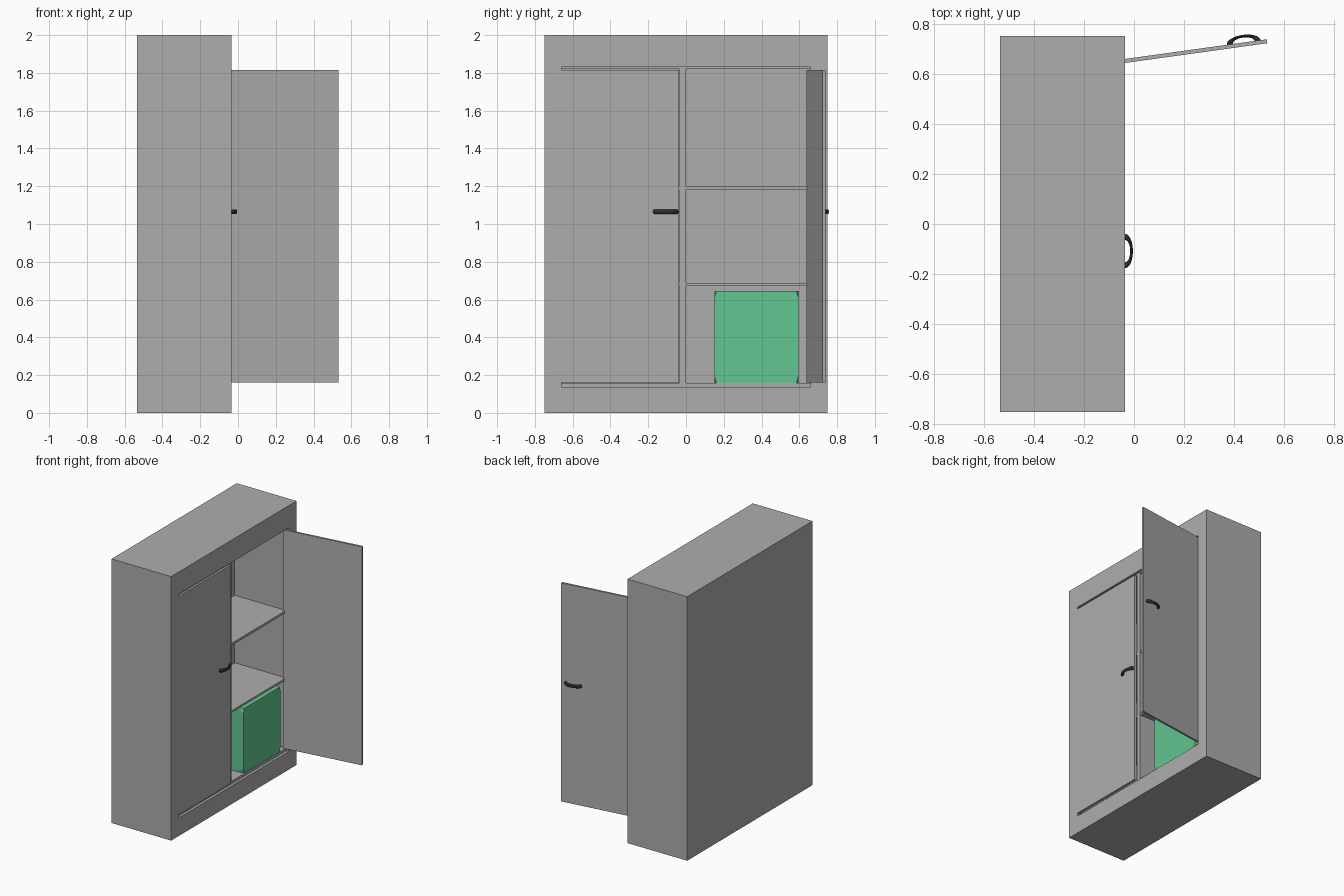
import bpy, bmesh, math
from mathutils import Vector, Matrix

if "Cube" in bpy.data.objects:
    bpy.data.objects.remove(bpy.data.objects["Cube"])


def material(name, rgb):
    m = bpy.data.materials.new(name)
    m.diffuse_color = (*rgb, 1)
    m.use_nodes = True
    m.node_tree.nodes["Principled BSDF"].inputs["Base Color"].default_value = m.diffuse_color
    return m


GREY = material("cabinet grey", (0.42, 0.42, 0.42))
GREEN = material("box green", (0.12, 0.57, 0.28))
DARK = material("handle black", (0.025, 0.025, 0.025))


def finish(name, bm, mat):
    bmesh.ops.recalc_face_normals(bm, faces=bm.faces)
    me = bpy.data.meshes.new(name)
    bm.to_mesh(me)
    bm.free()
    ob = bpy.data.objects.new(name, me)
    bpy.context.collection.objects.link(ob)
    if mat:
        me.materials.append(mat)
    return ob


def box(name, lo, hi, mat=GREY):
    lo, hi = Vector(lo), Vector(hi)
    bm = bmesh.new()
    bmesh.ops.create_cube(bm, size=1)
    for v in bm.verts:
        v.co = Vector([(lo[i] + hi[i]) / 2 + v.co[i] * (hi[i] - lo[i]) for i in range(3)])
    return finish(name, bm, mat)


def select_only(ob):
    bpy.ops.object.select_all(action='DESELECT')
    ob.select_set(True)
    bpy.context.view_layer.objects.active = ob


def cut(ob, lo, hi):
    cutter = box("cutter", lo, hi, None)
    cutter.hide_render = True
    mod = ob.modifiers.new("cut", 'BOOLEAN')
    mod.operation = 'DIFFERENCE'
    mod.solver = 'EXACT'
    mod.object = cutter
    select_only(ob)
    bpy.ops.object.modifier_apply(modifier=mod.name)
    bpy.data.objects.remove(cutter, do_unlink=True)


FRONT, BACK = -0.035, -0.535
RECESS, INNER = FRONT - 0.02, -0.49

# cabinet body: shallow door recess, then two compartments with a divider between
body = box("cabinet_body", (BACK, -0.75, 0), (FRONT, 0.75, 2))
cut(body, (RECESS, -0.66, 0.137), (FRONT + 0.1, 0.66, 1.83))
for y0, y1 in ((0.0, 0.66), (-0.66, -0.035)):
    cut(body, (INNER, y0, 0.157), (RECESS + 0.01, y1, 1.82))

# shelves in both compartments
for side, y0, y1 in (("right", 0.0, 0.66), ("left", -0.66, -0.035)):
    for level, z0, z1 in (("lower", 0.672, 0.687), ("upper", 1.18, 1.198)):
        box(f"{level}_shelf_{side}", (INNER, y0, z0), (RECESS - 0.005, y1, z1))


# handle: half ring standing out along +x, lying along y
def handle(name, place):
    bm = bmesh.new()
    n, sides = 20, 12
    rings = []
    for i in range(n + 1):
        a = math.pi * i / n
        ring = []
        for j in range(sides):
            t = 2 * math.pi * j / sides
            r = 0.056 + 0.012 * math.cos(t)
            ring.append(bm.verts.new((0.45 * r * math.sin(a), r * math.cos(a),
                                      0.013 * math.sin(t))))
        rings.append(ring)
    for a, b in zip(rings, rings[1:]):
        for j in range(sides):
            k = (j + 1) % sides
            bm.faces.new((a[j], a[k], b[k], b[j]))
    bm.faces.new(rings[0])
    bm.faces.new(rings[-1])
    ob = finish(name, bm, DARK)
    ob.data.transform(place)
    select_only(ob)
    bpy.ops.object.shade_smooth_by_angle(angle=math.radians(50))


# closed door, flush with the cabinet front
box("closed_door", (FRONT - 0.017, -0.66, 0.16), (FRONT, -0.037, 1.815))
handle("closed_door_handle", Matrix.Translation((FRONT, -0.108, 1.065)))

# open door, built along +x from its hinge and swung round
swing = Matrix.Translation((-0.07, 0.638, 0)) @ Matrix.Rotation(math.radians(7.9), 4, 'Z')
door = box("open_door", (0, 0, 0.16), (0.608, 0.016, 1.815))
door.data.transform(swing)
handle("open_door_handle", swing @ Matrix.Translation((0.515, 0.016, 1.065))
       @ Matrix.Rotation(math.pi / 2, 4, 'Z'))

# storage box with its corners clipped
half = Vector((0.2, 0.223, 0.244))
clip = (0.045, 0.011, 0.04)
bm = bmesh.new()
for sx in (-1, 1):
    for sy in (-1, 1):
        for sz in (-1, 1):
            for axis in range(3):
                p = [half[0] * sx, half[1] * sy, half[2] * sz]
                p[axis] -= (sx, sy, sz)[axis] * clip[axis]
                bm.verts.new((p[0] - 0.26, p[1] + 0.373, p[2] + 0.402))
bmesh.ops.convex_hull(bm, input=bm.verts[:])
bmesh.ops.dissolve_limit(bm, angle_limit=0.02, verts=bm.verts[:], edges=bm.edges[:])
finish("storage_box", bm, GREEN)
